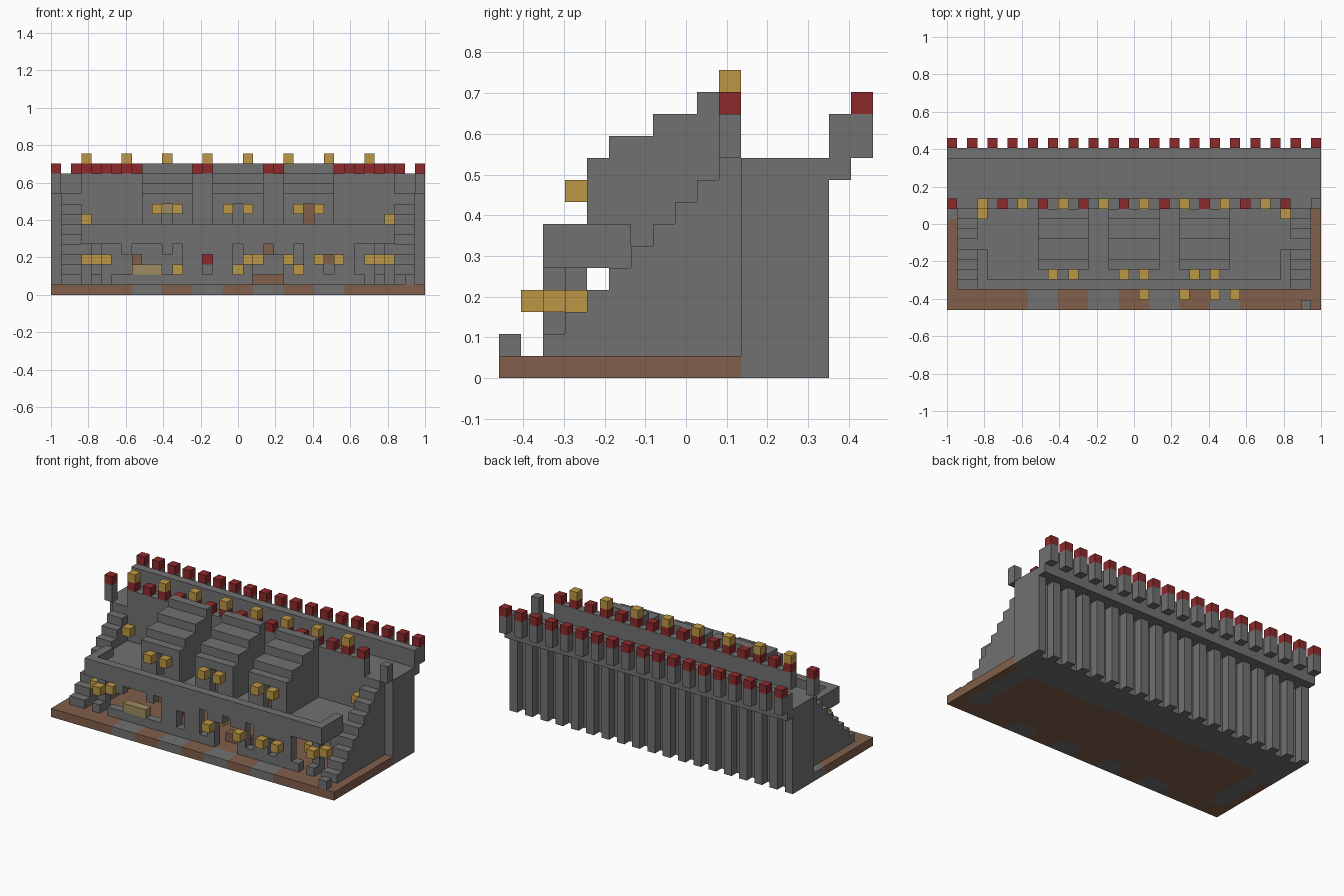
import bpy, bmesh
from mathutils import Vector

cube = bpy.data.objects.get("Cube")
if cube:
    bpy.data.objects.remove(cube, do_unlink=True)

NX, NY = 37, 17          # block counts across and deep
U = 2 / NX               # block size


def material(name, rgb):
    m = bpy.data.materials.new(name)
    m.use_nodes = True
    m.diffuse_color = (*rgb, 1)
    bsdf = m.node_tree.nodes["Principled BSDF"]
    bsdf.inputs["Base Color"].default_value = (*rgb, 1)
    bsdf.inputs["Roughness"].default_value = 0.9
    return m


STONE = material("stone grey", (0.165, 0.165, 0.165))
EARTH = material("earth brown", (0.22, 0.114, 0.07))
RED = material("roof red", (0.27, 0.023, 0.025))
LAMP = material("lamp yellow", (0.50, 0.31, 0.058))
TAN = material("pale wood", (0.35, 0.26, 0.115))

parts = {}               # name -> (cells, material)


def box(x, y, z):
    """Cells of a block; each axis is one index or an inclusive pair."""
    span = lambda a: range(a, a + 1) if isinstance(a, int) else range(a[0], a[1] + 1)
    return {(i, j, k) for i in span(x) for j in span(y) for k in span(z)}


def mirrored(cells):
    return cells | {(NX - 1 - i, j, k) for i, j, k in cells}


def part(name, cells, mat):
    for other, _ in parts.values():
        other -= cells
    parts[name] = (set(cells), mat)


# Ground slab, with paving under the paths and side walls
part("ground", box((0, 36), (0, 10), 0), EARTH)
paving = mirrored(box((1, 2), (2, 9), 0)) | box((1, 35), 10, 0) | box(0, (9, 10), 0)
for x in (8, 14, 20, 26):
    paving |= box((x, x + 2), (0, 1), 0)
part("paving", paving, STONE)

# Rear wall with ribs on its back
rear = box((0, 36), (11, 13), (0, 9)) | box((1, 35), 10, (1, 9)) | box((0, 36), 14, 9)
for x in range(0, NX, 2):
    rear |= box(x, 14, (0, 8))
part("rear_wall", rear, STONE)

# Overhanging rear parapet and its merlons
overhang = box((0, 36), 15, (9, 11))
rear_caps = set()
for x in range(0, NX, 2):
    overhang |= box(x, 16, (10, 11))
    rear_caps |= box(x, 16, 12)
part("rear_parapet", overhang, STONE)
part("rear_merlon_caps", rear_caps, RED)

# Inner parapet with red caps, every second one carrying a lamp
part("inner_parapet", box((3, 33), 10, (10, 11)), STONE)
inner_caps, inner_lamps = set(), set()
for x in range(3, 34, 2):
    inner_caps |= box(x, 10, 12)
    if x % 4 == 3:
        inner_lamps |= box(x, 10, 13)
part("inner_merlon_caps", inner_caps, RED)
part("inner_lamps", inner_lamps, LAMP)

# End posts of the walkway
part("end_posts", mirrored(box(0, 10, (10, 11))), STONE)
part("end_post_cap", box(0, 10, 12), RED)

# Stairs at both ends
steps = set()
for y in range(2, 10):
    steps |= box((1, 2), y, (1, y - 1))
    if y > 4:
        steps |= box((1, 2), y, (1, y))
steps -= box((1, 2), 5, 5)
steps |= box((1, 2), 5, (1, 4))
steps = {c for c in steps if c[2] < max(c[1], 2)}
part("side_stairs", mirrored(steps), STONE)

# Front hall: terrace slab, parapet and pierced front wall
part("terrace", box((3, 33), (2, 9), 5), STONE)
part("terrace_parapet", box((3, 33), 2, 6) | mirrored(box(3, (2, 5), 6)), STONE)
front = box((3, 33), 2, (1, 4))
front -= mirrored(box((3, 6), 2, (1, 4)))                        # corner bays
front -= box((8, 10), 2, (1, 4)) | box((7, 11), 2, (2, 3))       # stall
front -= box((20, 22), 2, (1, 3)) | box(21, 2, 4)                # main door
for x in (15, 27):                                               # windows
    front -= box(x, 2, (2, 3))
for x in (12, 18, 24):                                           # narrow doors
    front -= box(x, 2, (2, 4))
part("front_wall", front, STONE)
part("hall_side_walls", mirrored(box(3, (5, 9), (1, 4))), STONE)

# Stall counter and hall furnishings
part("stall_base", box((8, 11), 2, 1), STONE)
part("stall_counter", box((8, 10), 2, 2), TAN)
part("hall_furniture", box((20, 22), 4, 1) | box(21, 9, 4) | box(27, 3, 3) | box(8, 8, (1, 3)), EARTH)
part("hall_stones", box(15, 3, 2) | box(27, 3, 2), STONE)
part("hall_banner", box(15, 3, 3), RED)
part("hall_lamps", box(12, 5, 2) | box(18, 5, 2) | box(24, 5, 2) | box(20, 6, 3), LAMP)

# Corner bay posts, blocks and lamps
part("bay_posts", mirrored(box(4, 3, (1, 4)) | box(4, 2, 1) | box(6, 2, 1)), STONE)
part("bay_lamps", mirrored(box(3, 3, 3) | box(4, 2, 3) | box(5, 3, 3)), LAMP)
part("front_block", box(35, 0, 1), STONE)

# Lamps on the front wall and in the terrace corners
front_lamps = set()
for x in (19, 23, 26, 28):
    front_lamps |= box(x, 1, 3)
part("front_lamps", front_lamps, LAMP)
part("terrace_corner_lamps", mirrored(box(3, 9, 7)), LAMP)

# Three stepped houses on the terrace, each with a doorway and two lamps
for label, x, lining in (("right", 9, TAN), ("middle", 16, STONE), ("left", 23, EARTH)):
    house = set()
    for y, top in ((4, 9), (5, 10), (6, 10), (7, 11), (8, 11), (9, 12)):
        house |= box((x, x + 4), y, (6, top))
    house -= box(x + 2, (4, 5), (6, 8))
    part(label + "_stepped_house", house, STONE)
    part(label + "_house_lining", box(x + 2, 5, 8 if lining is TAN else (6, 8)), lining)
    part(label + "_house_lamps", box(x + 1, 3, 8) | box(x + 3, 3, 8), LAMP)

# Turn each part into a mesh, leaving out faces pressed against other blocks
solid = set().union(*(cells for cells, _ in parts.values()))
AXES = [Vector((1, 0, 0)), Vector((0, 1, 0)), Vector((0, 0, 1))]
for name, (cells, mat) in parts.items():
    bm = bmesh.new()
    for cell in sorted(cells):
        mid = Vector(cell) + Vector((0.5, 0.5, 0.5)) - Vector((NX / 2, NY / 2, 0))
        for a in range(3):
            for s in (1, -1):
                n = AXES[a] * s
                if tuple(int(c + d) for c, d in zip(cell, n)) in solid:
                    continue
                p, q = AXES[(a + 1) % 3] / 2, AXES[(a + 2) % 3] / 2 * s
                bm.faces.new([bm.verts.new((mid + n / 2 + e) * U)
                              for e in (-p - q, p - q, p + q, q - p)])
    bmesh.ops.remove_doubles(bm, verts=bm.verts, dist=U / 100)
    mesh = bpy.data.meshes.new(name)
    bm.to_mesh(mesh)
    bm.free()
    mesh.materials.append(mat)
    bpy.context.collection.objects.link(bpy.data.objects.new(name, mesh))
